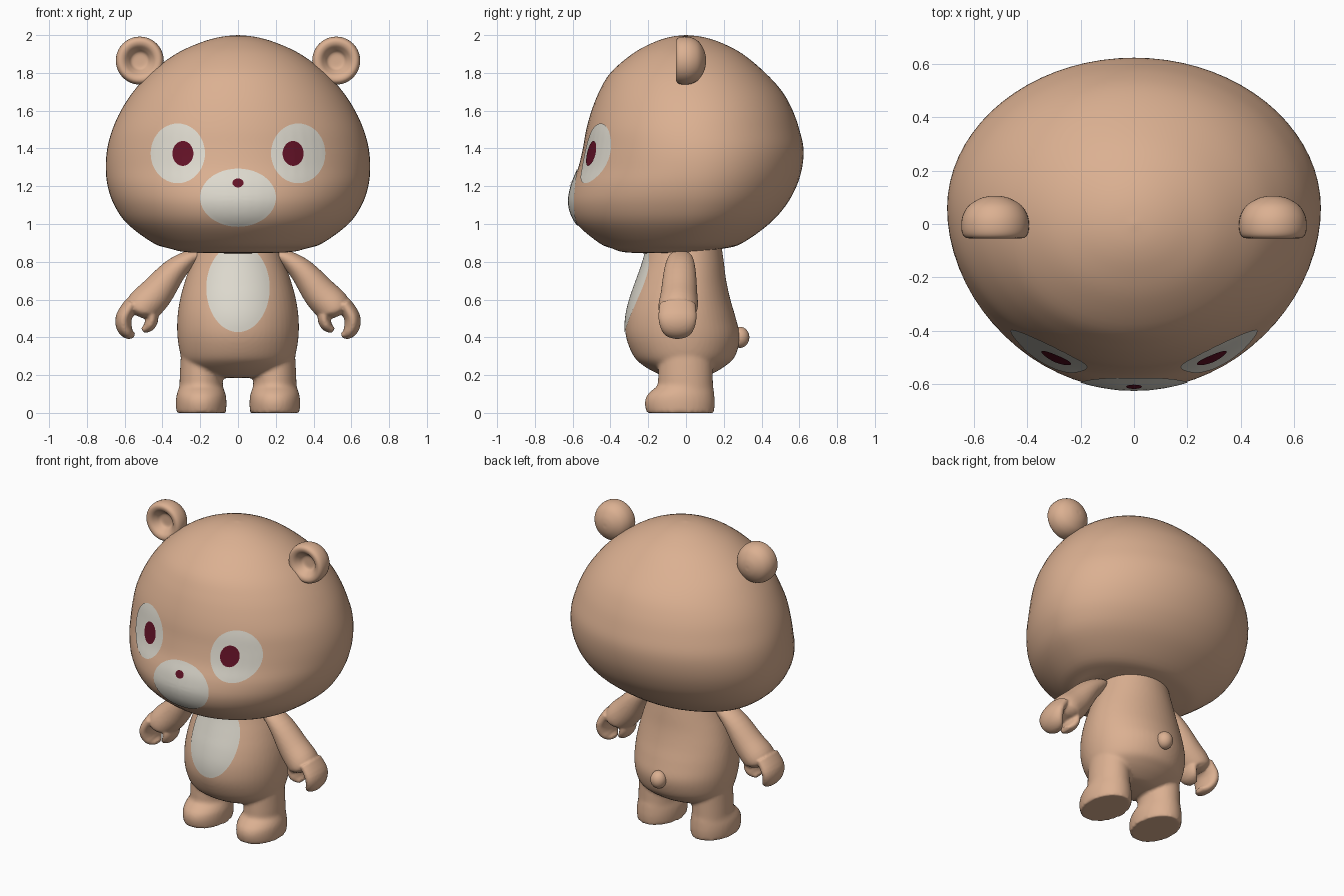
import bpy, bmesh, math
from mathutils import Vector
from mathutils.bvhtree import BVHTree

if "Cube" in bpy.data.objects:
    bpy.data.objects.remove(bpy.data.objects["Cube"])


def material(name, rgb):
    m = bpy.data.materials.new(name)
    m.diffuse_color = (*rgb, 1)
    m.use_nodes = True
    m.node_tree.nodes["Principled BSDF"].inputs["Base Color"].default_value = m.diffuse_color
    return m


TAN = material("tan", (0.71, 0.435, 0.285))
CREAM = material("cream", (0.73, 0.70, 0.62))
WINE = material("dark_wine", (0.125, 0.006, 0.02))


def curve_rows(rows, n=4):
    """Catmull-Rom resampling of rows of numbers."""
    pts = [rows[0]] + list(rows) + [rows[-1]]
    out = []
    for k in range(1, len(pts) - 2):
        for j in range(n):
            t = j / n
            out.append([0.5 * (2 * b + (c - a) * t + (2 * a - 5 * b + 4 * c - d) * t * t
                               + (3 * b - a - 3 * c + d) * t ** 3)
                        for a, b, c, d in zip(*pts[k - 1:k + 3])])
    return out + [list(rows[-1])]


def skin(bm, rings):
    """Bridge closed rings of points and cap both ends."""
    vr = [[bm.verts.new(p) for p in r] for r in rings]
    n = len(vr[0])
    for a, b in zip(vr, vr[1:]):
        for i in range(n):
            j = (i + 1) % n
            bm.faces.new((a[i], a[j], b[j], b[i]))
    bm.faces.new(vr[0][::-1])
    bm.faces.new(vr[-1])


def angles(n):
    return [2 * math.pi * i / n for i in range(n)]


def stack(bm, rows, xc=0, seg=56):
    """Upright shape: rows of z, widest y, half width, front y, back y."""
    rings = []
    for z, yc, rx, yf, yb in curve_rows(rows):
        rings.append([(xc + rx * math.cos(a),
                       yc + math.sin(a) * ((yb - yc) if math.sin(a) > 0 else (yc - yf)), z)
                      for a in angles(seg)])
    skin(bm, rings)


def limb(bm, rows, s):
    """Bent limb in the xz plane: rows of x, y, z, half thickness, half depth."""
    rows = curve_rows(rows)
    rings = []
    for k, (x, y, z, t, w) in enumerate(rows):
        p, q = rows[max(k - 1, 0)], rows[min(k + 1, len(rows) - 1)]
        d = Vector((q[0] - p[0], q[2] - p[2])).normalized()
        rings.append([(s * (x - d.y * t * math.cos(a)), y + w * math.sin(a),
                       z + d.x * t * math.cos(a)) for a in angles(32)])
    skin(bm, rings)


def finish(bm, name, mat, voxel=None, smooth=4, fix=True):
    if fix:
        bmesh.ops.remove_doubles(bm, verts=bm.verts, dist=1e-5)
        bmesh.ops.recalc_face_normals(bm, faces=bm.faces)
    me = bpy.data.meshes.new(name)
    bm.to_mesh(me)
    bm.free()
    me.materials.append(mat)
    me.shade_smooth()
    ob = bpy.data.objects.new(name, me)
    bpy.context.collection.objects.link(ob)
    if voxel:
        r = ob.modifiers.new("fuse", 'REMESH')
        r.mode = 'VOXEL'
        r.voxel_size = voxel
        r.use_smooth_shade = True
        sm = ob.modifiers.new("soften", 'SMOOTH')
        sm.factor, sm.iterations = 0.5, smooth
    return ob


# Head
bm = bmesh.new()
stack(bm, [
    (0.843, -0.15, 0.001, -0.151, -0.149), (0.85, -0.12, 0.26, -0.32, 0.02),
    (0.87, -0.06, 0.36, -0.39, 0.20), (0.90, -0.02, 0.45, -0.46, 0.30),
    (1.00, 0.02, 0.585, -0.578, 0.44), (1.10, 0.04, 0.655, -0.62, 0.53),
    (1.20, 0.05, 0.69, -0.608, 0.585), (1.30, 0.06, 0.70, -0.57, 0.615),
    (1.40, 0.06, 0.692, -0.546, 0.622), (1.50, 0.05, 0.665, -0.528, 0.60),
    (1.60, 0.05, 0.62, -0.50, 0.565), (1.70, 0.04, 0.555, -0.46, 0.51),
    (1.80, 0.03, 0.465, -0.40, 0.42), (1.90, 0.01, 0.33, -0.285, 0.30),
    (1.96, 0.0, 0.20, -0.175, 0.185), (1.99, 0.0, 0.095, -0.085, 0.09),
    (2.0, 0.0, 0.001, -0.001, 0.001)], seg=72)
head = finish(bm, "head", TAN)

# Torso and legs, fused
bm = bmesh.new()
stack(bm, [
    (0.183, 0, 0.001, -0.001, 0.001), (0.19, 0, 0.12, -0.09, 0.09),
    (0.21, 0, 0.20, -0.155, 0.145), (0.25, 0, 0.27, -0.225, 0.21),
    (0.30, 0, 0.302, -0.277, 0.26), (0.40, 0, 0.32, -0.317, 0.285),
    (0.50, 0, 0.321, -0.32, 0.264), (0.60, 0, 0.307, -0.298, 0.235),
    (0.70, 0, 0.28, -0.263, 0.213), (0.80, 0, 0.245, -0.228, 0.20),
    (0.94, 0, 0.20, -0.19, 0.18)])
for s in (-1, 1):
    stack(bm, [
        (0.0, -0.03, 0.131, -0.208, 0.148), (0.05, -0.03, 0.134, -0.218, 0.152),
        (0.09, -0.03, 0.131, -0.208, 0.15), (0.12, -0.02, 0.122, -0.18, 0.147),
        (0.145, 0, 0.115, -0.152, 0.143), (0.20, 0, 0.113, -0.147, 0.142),
        (0.36, 0, 0.105, -0.14, 0.14)], xc=s * 0.195)
body = finish(bm, "torso_and_legs", TAN, voxel=0.011)

# Arms with a gripping hand: forearm, finger lobe and thumb fused together
for s, side in ((-1, "right"), (1, "left")):
    bm = bmesh.new()
    limb(bm, [(0.19, -0.03, 0.84, 0.02, 0.04), (0.26, -0.03, 0.815, 0.045, 0.068),
              (0.343, -0.033, 0.747, 0.068, 0.085), (0.435, -0.037, 0.632, 0.09, 0.097),
              (0.505, -0.042, 0.56, 0.093, 0.105), (0.522, -0.045, 0.53, 0.07, 0.09),
              (0.53, -0.045, 0.512, 0.03, 0.05)], s)
    limb(bm, [(0.56, -0.045, 0.58, 0.04, 0.095), (0.603, -0.045, 0.51, 0.043, 0.102),
              (0.603, -0.045, 0.455, 0.041, 0.092), (0.578, -0.045, 0.42, 0.031, 0.07),
              (0.548, -0.045, 0.41, 0.012, 0.03)], s)
    limb(bm, [(0.48, -0.045, 0.57, 0.04, 0.08), (0.455, -0.045, 0.505, 0.034, 0.078),
              (0.471, -0.045, 0.46, 0.03, 0.068), (0.505, -0.045, 0.435, 0.014, 0.035)], s)
    finish(bm, side + "_arm", TAN, voxel=0.007, smooth=5)

# Ears: dished discs turned about the y axis
for s, side in ((-1, "right"), (1, "left")):
    bm = bmesh.new()
    prof = curve_rows([(0.001, 0.0), (0.04, -0.003), (0.06, -0.025), (0.082, -0.048),
                       (0.105, -0.053), (0.121, -0.04), (0.127, -0.01), (0.122, 0.03),
                       (0.10, 0.068), (0.06, 0.094), (0.025, 0.104), (0.001, 0.105)])
    skin(bm, [[(s * 0.52 + r * math.cos(a), y, 1.865 + r * math.sin(a)) for a in angles(40)]
              for r, y in prof])
    finish(bm, side + "_ear", TAN)

# Tail
bm = bmesh.new()
bmesh.ops.create_uvsphere(bm, u_segments=24, v_segments=16, radius=0.056)
bmesh.ops.scale(bm, vec=(0.9, 0.9, 1), verts=bm.verts)
bmesh.ops.translate(bm, vec=(0, 0.285, 0.40), verts=bm.verts)
finish(bm, "tail", TAN)

# Painted patches: thin ellipses laid on the front of a surface
bpy.context.view_layer.update()
deps = bpy.context.evaluated_depsgraph_get()
head_tree = BVHTree.FromObject(head, deps)
body_tree = BVHTree.FromObject(body, deps)


def patch(name, tree, mat, cx, cz, rx, rz, lift=0.004, n=48, steps=10):
    bm = bmesh.new()

    def on_surface(x, z):
        hit, normal, _, _ = tree.ray_cast(Vector((x, -2, z)), Vector((0, 1, 0)))
        if normal.y > 0:
            normal = -normal
        return bm.verts.new(hit + normal * lift)

    centre = on_surface(cx, cz)
    rings = [[on_surface(cx + rx * k / steps * math.cos(a), cz + rz * k / steps * math.sin(a))
              for a in angles(n)] for k in range(1, steps + 1)]
    for i in range(n):
        j = (i + 1) % n
        bm.faces.new((centre, rings[0][i], rings[0][j]))
        for a, b in zip(rings, rings[1:]):
            bm.faces.new((a[i], b[i], b[j], a[j]))
    finish(bm, name, mat, fix=False)


for s, side in ((-1, "right"), (1, "left")):
    patch(side + "_eye", head_tree, CREAM, s * 0.317, 1.373, 0.143, 0.158)
    patch(side + "_pupil", head_tree, WINE, s * 0.289, 1.372, 0.055, 0.066, 0.008)
patch("muzzle", head_tree, CREAM, -0.01 + 0.01, 1.14, 0.20, 0.152)
patch("nose", head_tree, WINE, 0, 1.215, 0.029, 0.023, 0.008)
patch("belly_patch", body_tree, CREAM, 0, 0.66, 0.166, 0.232)
